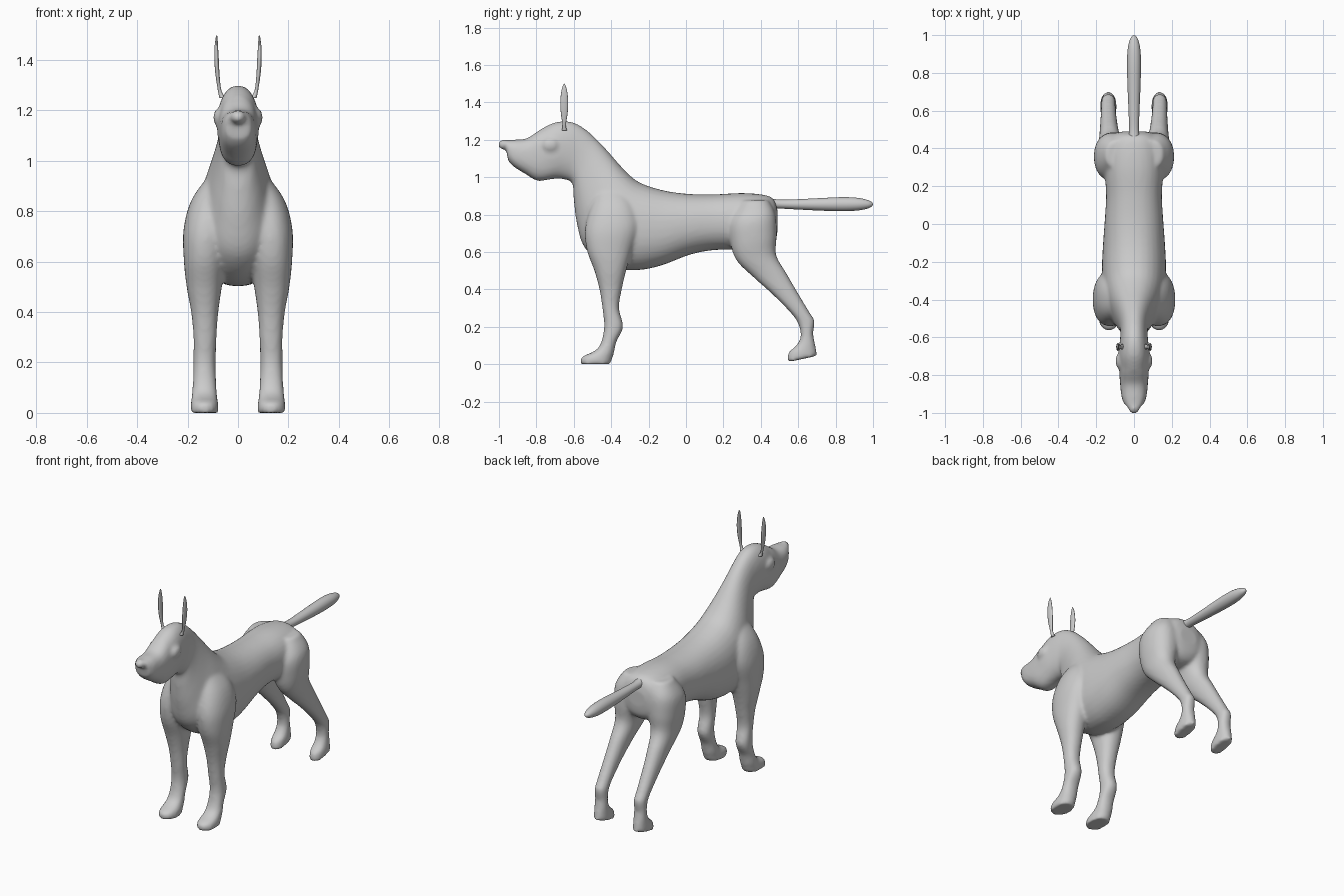
import bpy, bmesh, math
from mathutils import Vector

coat = bpy.data.materials.new("grey coat")
coat.diffuse_color = (0.6, 0.6, 0.6, 1)


def catmull(a, b, c, d, t):
    return 0.5 * (2 * b + (c - a) * t + (2 * a - 5 * b + 4 * c - d) * t * t
                  + (3 * b - a - 3 * c + d) * t ** 3)


def loft(bm, rows, side=1, power=0.9, steps=5, n=32):
    """Rows: y,z of one edge, y,z of the opposite edge, half width, x centre."""
    rows = [tuple(r) + (0,) * (6 - len(r)) for r in rows]
    dense = []
    for i in range(len(rows) - 1):
        p = [rows[max(0, min(len(rows) - 1, i + k))] for k in (-1, 0, 1, 2)]
        dense += [[catmull(*q, s / steps) for q in zip(*p)] for s in range(steps)]
    dense.append(rows[-1])
    rings = []
    for y1, z1, y2, z2, w, x in dense:
        mid = Vector((x * side, (y1 + y2) / 2, (z1 + z2) / 2))
        half = Vector((0, (y1 - y2) / 2, (z1 - z2) / 2))
        ring = []
        for k in range(n):
            a = 2 * math.pi * k / n
            c, s = (math.copysign(abs(f) ** power, f) for f in (math.cos(a), math.sin(a)))
            ring.append(bm.verts.new(mid + half * c + Vector((w * s, 0, 0))))
        rings.append(ring)
    for a, b in zip(rings, rings[1:]):
        for k in range(n):
            bm.faces.new((a[k], a[(k + 1) % n], b[(k + 1) % n], b[k]))
    bm.faces.new(rings[0][::-1])
    bm.faces.new(rings[-1])


def blob(bm, loc, size):
    vs = bmesh.ops.create_uvsphere(bm, u_segments=24, v_segments=16, radius=1)["verts"]
    for v in vs:
        v.co = Vector(a * b for a, b in zip(v.co, size)) + Vector(loc)


def finish(bm, name):
    bmesh.ops.recalc_face_normals(bm, faces=bm.faces[:])
    me = bpy.data.meshes.new(name)
    bm.to_mesh(me)
    bm.free()
    me.materials.append(coat)
    for p in me.polygons:
        p.use_smooth = True
    ob = bpy.data.objects.new(name, me)
    bpy.context.collection.objects.link(ob)
    return ob


# Torso, neck and head: back line, belly line, half width
bm = bmesh.new()
loft(bm, [
    (.490, .82, .490, .72, .06), (.470, .88, .478, .66, .11), (.42, .905, .43, .62, .145),
    (.30, .915, .30, .612, .155), (.15, .908, .15, .610, .148), (.02, .91, .02, .585, .155),
    (-.10, .925, -.14, .525, .165), (-.20, .952, -.28, .502, .17),
    (-.27, .985, -.42, .525, .165), (-.34, 1.05, -.54, .62, .14),
    (-.41, 1.13, -.583, .75, .105), (-.48, 1.205, -.600, .88, .08),
    (-.55, 1.265, -.607, .965, .072), (-.62, 1.297, -.65, .988, .077),
    (-.70, 1.293, -.71, .990, .083), (-.78, 1.255, -.79, .980, .078)])
# Muzzle
loft(bm, [
    (-.70, 1.28, -.70, .995, .080), (-.78, 1.252, -.79, .980, .078),
    (-.85, 1.208, -.86, 1.018, .073), (-.92, 1.200, -.92, 1.055, .065),
    (-.97, 1.197, -.95, 1.085, .048)], power=0.8)
# Nose
blob(bm, (0, -.974, 1.174), (.031, .031, .027))

for side in (-1, 1):
    # Brow and cheek bumps
    blob(bm, (.074 * side, -.725, 1.172), (.025, .045, .038))
    # Front legs: front edge, back edge, half width, x centre
    loft(bm, [
        (-.46, .96, -.36, .96, .03, .07), (-.51, .84, -.28, .86, .08, .102),
        (-.54, .72, -.25, .74, .092, .124), (-.53, .61, -.29, .60, .083, .132),
        (-.49, .50, -.32, .50, .070, .134), (-.463, .40, -.343, .40, .054, .132),
        (-.447, .30, -.358, .30, .046, .131), (-.438, .20, -.336, .20, .045, .133),
        (-.456, .11, -.372, .12, .047, .133), (-.49, .07, -.385, .06, .051, .133),
        (-.558, .038, -.395, .028, .055, .133), (-.562, .0, -.405, .0, .056, .133)], side)
    # Hind legs
    loft(bm, [
        (.30, .875, .44, .88, .06, .09), (.235, .77, .478, .80, .098, .108),
        (.235, .66, .485, .69, .096, .114), (.27, .555, .482, .585, .072, .124),
        (.36, .465, .535, .49, .055, .130), (.455, .38, .605, .37, .045, .134),
        (.55, .285, .665, .27, .039, .136), (.598, .22, .688, .23, .037, .136),
        (.613, .15, .680, .165, .037, .136), (.590, .10, .690, .11, .040, .136),
        (.548, .062, .696, .08, .043, .136), (.540, .010, .702, .045, .043, .136)], side)
body = finish(bm, "body_head_and_legs")
re = body.modifiers.new("merge parts", 'REMESH')
re.mode = 'VOXEL'
re.voxel_size = 0.01
re.use_smooth_shade = True
sm = body.modifiers.new("soften seams", 'SMOOTH')
sm.factor = 0.5
sm.iterations = 9

# Tail: top edge, bottom edge, half width
bm = bmesh.new()
loft(bm, [
    (.44, .890, .44, .83, .032), (.50, .880, .50, .832, .026), (.60, .882, .60, .827, .029),
    (.72, .888, .72, .821, .034), (.84, .893, .84, .818, .037), (.92, .889, .92, .822, .034),
    (.97, .878, .97, .832, .024), (.993, .867, .993, .843, .012), (1.0, .857, 1.0, .853, .002)],
    power=1)
finish(bm, "tail")

# Ears: front edge, back edge, half thickness, x centre
for side, name in ((-1, "right_ear"), (1, "left_ear")):
    bm = bmesh.new()
    loft(bm, [
        (-.664, 1.25, -.636, 1.25, .012, .062), (-.660, 1.28, -.642, 1.28, .007, .073),
        (-.669, 1.34, -.633, 1.34, .008, .081), (-.672, 1.40, -.630, 1.40, .009, .085),
        (-.668, 1.45, -.634, 1.45, .007, .086), (-.660, 1.485, -.642, 1.485, .004, .085),
        (-.652, 1.50, -.650, 1.50, .001, .084)], side, power=1, n=20)
    finish(bm, name)
